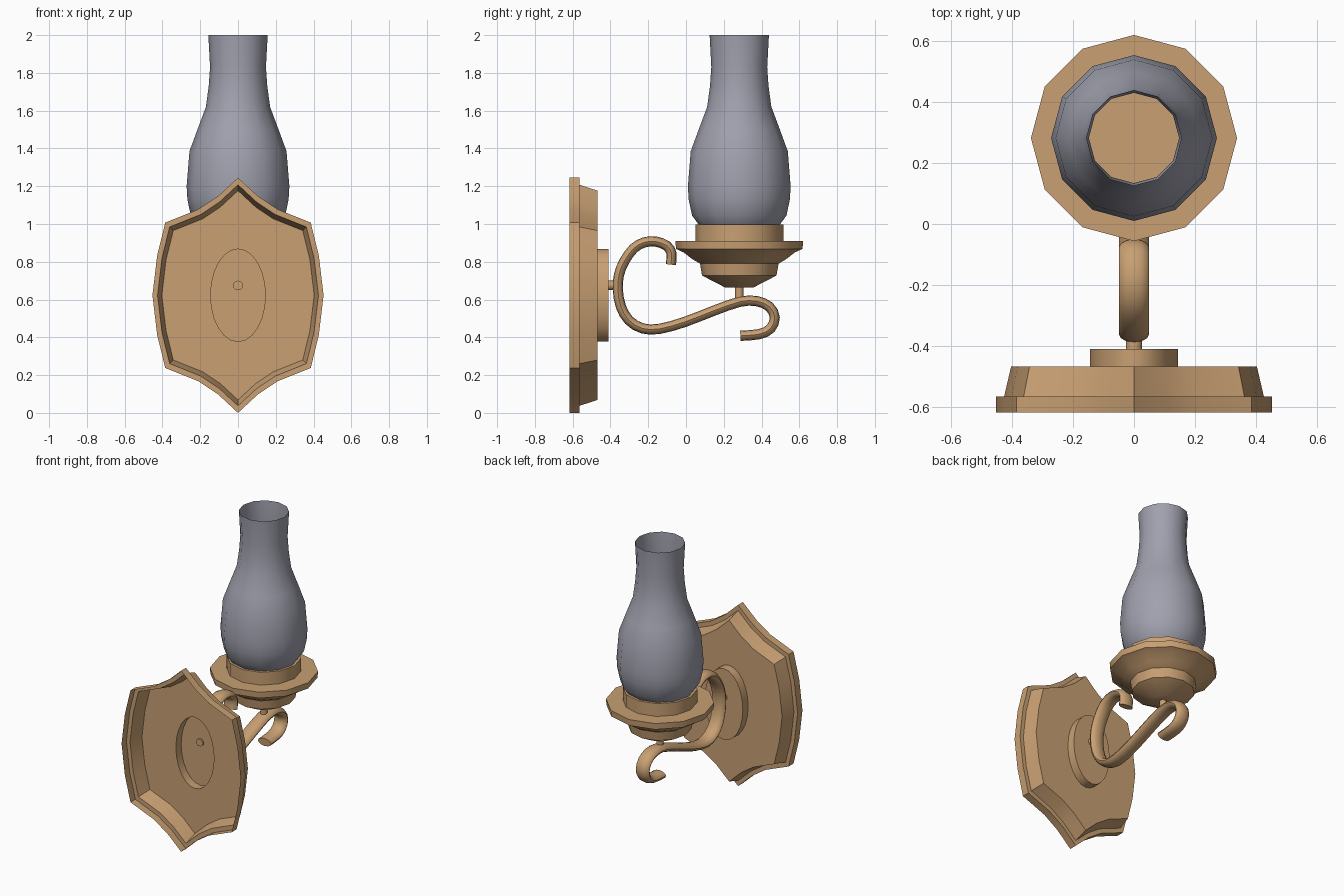
import bpy, bmesh, math
from mathutils import Vector

if "Cube" in bpy.data.objects:
    bpy.data.objects.remove(bpy.data.objects["Cube"])


def material(name, rgb):
    m = bpy.data.materials.new(name)
    m.diffuse_color = (*rgb, 1)
    m.use_nodes = True
    m.node_tree.nodes["Principled BSDF"].inputs["Base Color"].default_value = m.diffuse_color
    return m


BRASS = material("warm brass", (0.58, 0.35, 0.17))
GLASS = material("smoky glass", (0.35, 0.355, 0.42))
CUP_Y = 0.282      # axis of the lamp cup
PLATE_Z = 0.6225   # middle height of the wall plate


def finish(bm, name, mat, angle=35):
    bmesh.ops.recalc_face_normals(bm, faces=bm.faces)
    me = bpy.data.meshes.new(name)
    bm.to_mesh(me)
    bm.free()
    ob = bpy.data.objects.new(name, me)
    bpy.context.collection.objects.link(ob)
    me.materials.append(mat)
    bpy.ops.object.select_all(action='DESELECT')
    ob.select_set(True)
    bpy.context.view_layer.objects.active = ob
    bpy.ops.object.shade_smooth_by_angle(angle=math.radians(angle))
    return ob


def loft(bm, loops, cap_start=False, cap_end=False):
    """Join closed loops of points with quads; return the vertex rings."""
    rings = [[bm.verts.new(p) for p in loop] for loop in loops]
    for a, b in zip(rings, rings[1:]):
        n = len(a)
        for i in range(n):
            j = (i + 1) % n
            bm.faces.new((a[i], a[j], b[j], b[i]))
    if cap_start:
        bm.faces.new(rings[0])
    if cap_end:
        bm.faces.new(rings[-1])
    return rings


def circle(n):
    return [(math.cos(2 * math.pi * i / n), math.sin(2 * math.pi * i / n)) for i in range(n)]


def lathe(name, profile, mat, sides=12, caps=(True, True), angle=35):
    bm = bmesh.new()
    loft(bm, [[(r * c, CUP_Y + r * s, z) for c, s in circle(sides)] for r, z in profile], *caps)
    return finish(bm, name, mat, angle)


def catmull(points, steps):
    """Smooth path through the points."""
    pts = [Vector(p) for p in points]
    pts = [2 * pts[0] - pts[1]] + pts + [2 * pts[-1] - pts[-2]]
    out = []
    for a, b, c, d in zip(pts, pts[1:], pts[2:], pts[3:]):
        for k in range(steps):
            t = k / steps
            out.append(0.5 * (2 * b + (c - a) * t + (2 * a - 5 * b + 4 * c - d) * t * t
                              + (3 * b - a - 3 * c + d) * t ** 3))
    return out + [pts[-2]]


# Wall plate: pointed shield, hollow at the front, with an oval opening
quarter = [(0, .6225), (.105, .525), (.21, .455), (.385, .385), (.428, .21), (.453, 0)]
right = quarter + [(x, -z) for x, z in quarter[-2::-1]]
outline = right + [(-x, z) for x, z in right[-2:0:-1]]
oval = [(.145 * c, .245 * s) for c, s in circle(24)]


def flat(points, scale, y):
    return [(x * scale, y, PLATE_Z + z * scale) for x, z in points]


bm = bmesh.new()
rings = loft(bm, [flat(outline, 1, -.618), flat(outline, 1, -.565),
                  flat(outline, .94, -.565), flat(outline, .89, -.468)])
hole = [bm.verts.new(p) for p in flat(oval, 1, -.468)]
rim_edges = [bm.edges.get((r[i - 1], r[i])) or bm.edges.new((r[i - 1], r[i]))
             for r in (rings[-1], hole) for i in range(len(r))]
bmesh.ops.triangle_fill(bm, use_beauty=True, edges=rim_edges)
finish(bm, "wall_plate", BRASS, 25)

# Oval boss, hollow behind the plate opening
bm = bmesh.new()
loft(bm, [flat(oval, 1, -.468), flat(oval, 1, -.41)], cap_end=True)
finish(bm, "oval_boss", BRASS)

# Peg joining boss and scroll
bm = bmesh.new()
loft(bm, [[(.027 * c, y, .675 + .025 * s) for c, s in circle(12)] for y in (-.42, -.36)], True, True)
finish(bm, "wall_peg", BRASS)

# Scroll arm: flattened tube along an S curve (y, z)
path = catmull([(-.08, .785), (-.077, .845), (-.102, .885), (-.16, .907), (-.22, .903),
                (-.278, .87), (-.328, .80), (-.355, .73), (-.361, .653), (-.345, .563),
                (-.302, .49), (-.23, .447), (-.14, .445), (-.008, .481), (.15, .542),
                (.283, .588), (.373, .592), (.442, .562), (.470, .505), (.448, .447),
                (.389, .417), (.288, .408)], 2)
loops = []
for i, p in enumerate(path):
    tan = (path[min(i + 1, len(path) - 1)] - path[max(i - 1, 0)]).normalized()
    side = Vector((-tan.y, tan.x))
    loops.append([(.05 * c, *(p + side * .027 * s)) for c, s in circle(12)])
bm = bmesh.new()
loft(bm, loops, True, True)
finish(bm, "scroll_arm", BRASS, 50)

# Lamp cup, its post and collar
lathe("cup_post", [(.022, .59), (.022, .67)], BRASS)
lathe("lamp_cup", [(.075, .664), (.197, .727), (.208, .79), (.25, .815), (.295, .85),
                   (.335, .868), (.338, .91)], BRASS)
lathe("cup_collar", [(.233, .905), (.233, .998)], BRASS)

# Glass chimney, open at the top
lathe("glass_chimney", [(.216, .998), (.25, 1.045), (.268, 1.13), (.272, 1.2), (.257, 1.385),
                        (.215, 1.5), (.17, 1.62), (.155, 1.73), (.148, 1.83), (.157, 2.0)],
      GLASS, caps=(False, False), angle=60)
